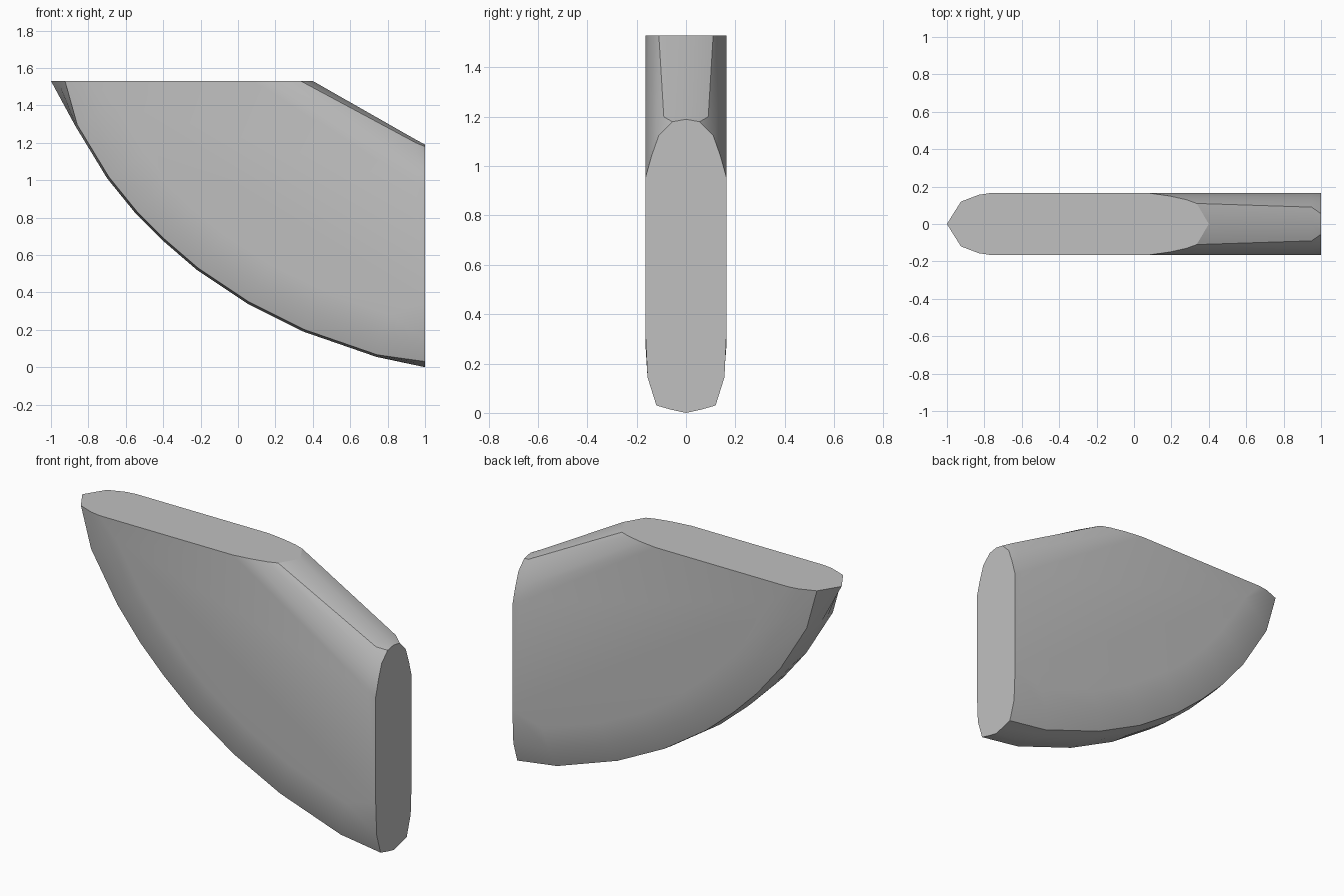
import bpy, bmesh
from math import radians
from mathutils import Vector

cube = bpy.data.objects.get("Cube")
if cube:
    bpy.data.objects.remove(cube)

TOP = 1.53

# Curved lower rim (x, z), from the top tip down to the straight end
RIM = [Vector(p) for p in [(-1, TOP), (-.87, 1.29), (-.7, 1.01), (-.55, .825),
                           (-.4, .675), (-.22, .52), (.05, .34), (.35, .19),
                           (.74, .055), (1, 0)]]

# Layers from the centre plane to the flat side:
# rim half-width, rim inset at (tip, middle, end), then the sloped shoulder points
LAYERS = [
    (0, (0, 0, 0), [(1, 0, 1.19), (.95, 0, 1.217), (.4, 0, TOP)]),
    (.06, (.037, .005, .013), [(1, .055, 1.18), (.95, .09, 1.2), (.335, .11, TOP)]),
    (.12, (.075, .012, .03), [(1, .11, 1.125), (.95, .12, 1.14), (.28, .13, TOP)]),
    (.156, (.17, .12, .145), [(1, .14, 1.04), (.95, .145, 1.06), (.19, .15, TOP)]),
    (.165, (.23, .24, .34), [(1, .165, .95), (.95, .165, .98), (.08, .165, TOP)]),
]


def outline(layer, side):
    """Closed loop of points for one layer on one side."""
    half, (tip, middle, end), shoulder = layer
    pts = [(RIM[0].x + tip, half, TOP)]
    for before, here, after in zip(RIM, RIM[1:], RIM[2:]):
        along = (after - before).normalized()
        p = here + Vector((-along.y, along.x)) * middle
        pts.append((p.x, half, p.y))
    pts.append((1, half, RIM[-1].y + end))
    return [(x, y * side, z) for x, y, z in pts + shoulder]


# Rounded wedge body: bridge the layers across the thickness, then cap the sides
bm = bmesh.new()
loops = [outline(l, -1) for l in reversed(LAYERS)] + [outline(l, 1) for l in LAYERS[1:]]
rings = [[bm.verts.new(p) for p in loop] for loop in loops]
for a, b in zip(rings, rings[1:]):
    for i in range(len(a)):
        j = (i + 1) % len(a)
        bm.faces.new((a[i], a[j], b[j], b[i]))
bm.faces.new(rings[0])
bm.faces.new(rings[-1])

# Merge the strips on the flat top and the flat end into single faces
bmesh.ops.recalc_face_normals(bm, faces=bm.faces)
for axis in (Vector((1, 0, 0)), Vector((0, 0, 1))):
    flat = [f for f in bm.faces if f.normal.dot(axis) > .9999]
    inner = [e for e in bm.edges
             if len(e.link_faces) == 2 and all(f in flat for f in e.link_faces)]
    bmesh.ops.dissolve_edges(bm, edges=inner, use_verts=False)

mesh = bpy.data.meshes.new("wedge_body")
bm.to_mesh(mesh)
bm.free()
body = bpy.data.objects.new("wedge_body", mesh)
bpy.context.collection.objects.link(body)

# Plain grey
grey = bpy.data.materials.new("plain_grey")
grey.use_nodes = True
colour = (.53, .53, .53, 1)
grey.diffuse_color = colour
grey.node_tree.nodes["Principled BSDF"].inputs["Base Color"].default_value = colour
mesh.materials.append(grey)

# Smooth shading with sharp edges kept
bpy.ops.object.select_all(action='DESELECT')
body.select_set(True)
bpy.context.view_layer.objects.active = body
bpy.ops.object.shade_smooth_by_angle(angle=radians(30))
